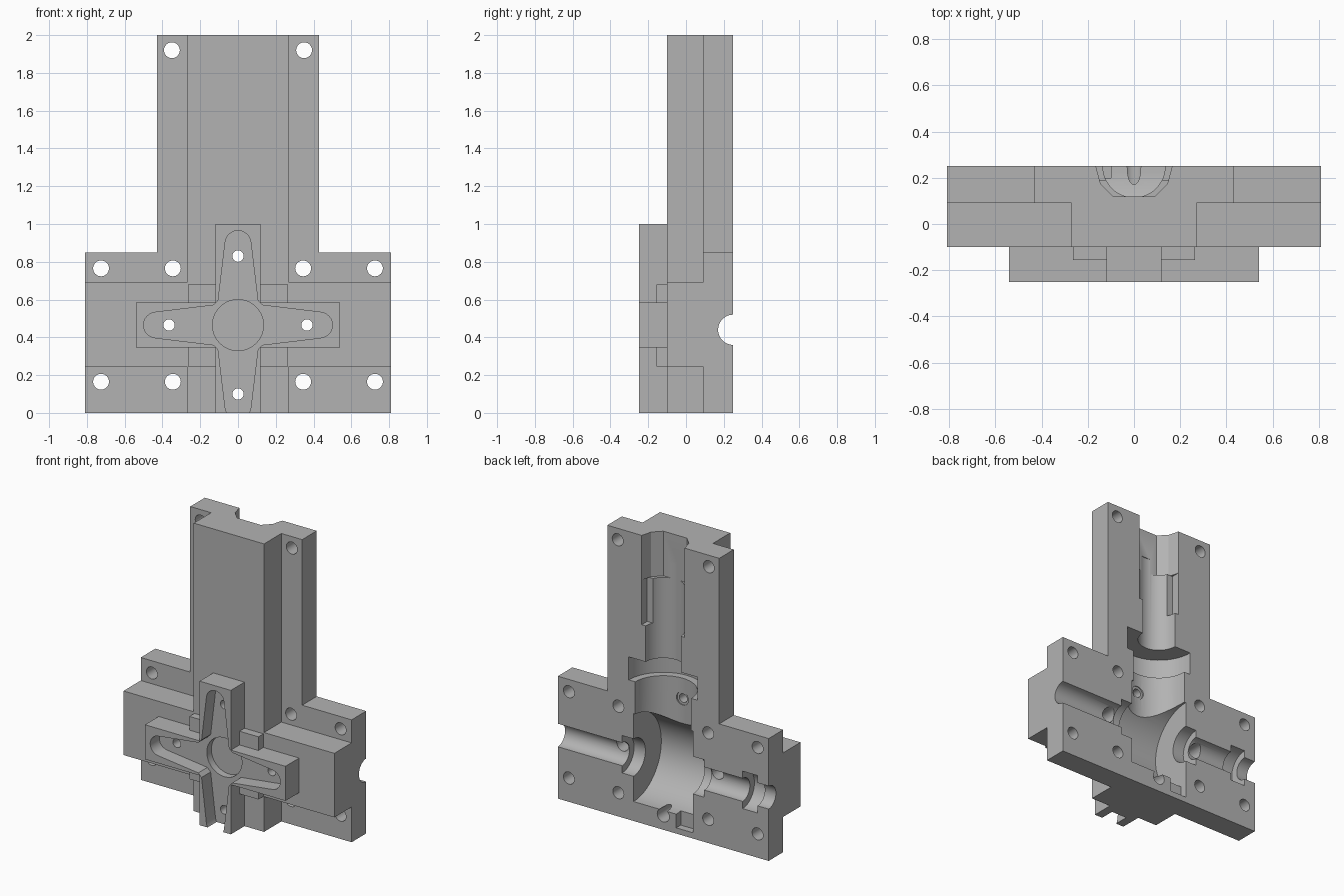
import bpy, bmesh, math
from mathutils import Matrix, Vector

cube = bpy.data.objects.get("Cube")
if cube:
    bpy.data.objects.remove(cube, do_unlink=True)

metal = bpy.data.materials.new("cast grey metal")
metal.use_nodes = True
grey = (0.45, 0.45, 0.45, 1)
metal.diffuse_color = grey
metal.node_tree.nodes["Principled BSDF"].inputs["Base Color"].default_value = grey

SPLIT = 0.25      # y of the parting face
SHAFT_Z = 0.44    # height of the shaft axis
CROSS_Z = 0.465   # centre of the front cross


def make(name, bm):
    bmesh.ops.recalc_face_normals(bm, faces=bm.faces)
    mesh = bpy.data.meshes.new(name)
    bm.to_mesh(mesh)
    bm.free()
    mesh.materials.append(metal)
    ob = bpy.data.objects.new(name, mesh)
    bpy.context.collection.objects.link(ob)
    return ob


def box(name, x, y, z):
    bm = bmesh.new()
    bmesh.ops.create_cube(bm, size=1)
    for v in bm.verts:
        v.co = Vector([(a + b) / 2 + c * (b - a) for (a, b), c in zip((x, y, z), v.co)])
    return make(name, bm)


def cylinder(name, axis, radius, centre, start, end, sides=48):
    """Cylinder along an axis; centre is the other two coordinates in x, y, z order."""
    bm = bmesh.new()
    bmesh.ops.create_cone(bm, cap_ends=True, segments=sides, radius1=radius,
                          radius2=radius, depth=end - start)
    turn = {"X": Matrix.Rotation(math.pi / 2, 4, "Y"),
            "Y": Matrix.Rotation(math.pi / 2, 4, "X"), "Z": Matrix()}[axis]
    place = list(centre)
    place.insert("XYZ".index(axis), (start + end) / 2)
    bm.transform(Matrix.Translation(place) @ turn)
    return make(name, bm)


def prism(name, points, axis, start, end):
    """Extrude an outline, given as (x, z) for axis Y or (x, y) for axis Z."""
    bm = bmesh.new()
    at = (lambda p: (p[0], start, p[1])) if axis == "Y" else (lambda p: (p[0], p[1], start))
    face = bm.faces.new([bm.verts.new(at(p)) for p in points])
    new = bmesh.ops.extrude_face_region(bm, geom=[face])["geom"]
    step = Vector((0, end - start, 0) if axis == "Y" else (0, 0, end - start))
    bmesh.ops.translate(bm, vec=step, verts=[g for g in new if isinstance(g, bmesh.types.BMVert)])
    return make(name, bm)


def combine(target, tool, operation):
    mod = target.modifiers.new(operation, "BOOLEAN")
    mod.operation, mod.object, mod.solver = operation, tool, "EXACT"
    bpy.context.view_layer.objects.active = target
    bpy.ops.object.modifier_apply(modifier=mod.name)
    bpy.data.objects.remove(tool, do_unlink=True)


# Flanged back plate with the column and shaft housings in front of it
half = [(0.81, 0), (0.81, 0.85), (0.43, 0.85), (0.43, 2)]
outline = half + [(-x, z) for x, z in reversed(half)]
housing = prism("engine_housing", outline, "Y", 0.09, SPLIT)
for part in (
    box("column", (-0.27, 0.27), (-0.1, 0.2), (0, 2)),
    box("shaft_bar", (-0.81, 0.81), (-0.1, 0.18), (0.245, 0.69)),
    box("centre_pad", (-0.265, 0.265), (-0.155, 0), (0.245, 0.68)),
    box("cross_upright", (-0.12, 0.12), (-0.25, -0.03), (0, 1)),
    box("cross_arm", (-0.54, 0.54), (-0.25, -0.05), (0.345, 0.585)),
):
    combine(housing, part, "UNION")

cutters = []

# Bolt holes through the flange
bolts = [(0.35, 1.92)] + [(x, z) for x in (0.345, 0.725) for z in (0.165, 0.765)]
for x, z in bolts:
    for side in (-1, 1):
        cutters.append(cylinder("bolt_hole", "Y", 0.042, (side * x, z), -0.3, 0.4, 32))

# Four-armed channel with rounded tips and a round centre well
star = []
for k in range(4):
    arm = [(0.13, -0.105)]
    for i in range(13):
        a = math.radians(-85 + 170 * i / 12)
        arm.append((0.432 + 0.068 * math.cos(a), 0.068 * math.sin(a)))
    arm.append((0.13, 0.105))
    c, s = math.cos(k * math.pi / 2), math.sin(k * math.pi / 2)
    star += [(u * c - v * s, CROSS_Z + u * s + v * c) for u, v in arm]
cutters.append(prism("channel", star, "Y", -0.3, -0.15))
cutters.append(cylinder("centre_well", "Y", 0.135, (0, CROSS_Z), -0.3, -0.1))

# Ports from the channel to the inside
for x, z in ((0.365, 0.465), (-0.365, 0.465), (0, 0.83), (0, 0.1)):
    cutters.append(cylinder("port", "Y", 0.03, (x, z), -0.3, 0.4, 32))
    cutters.append(cylinder("port_mouth", "Y", 0.046, (x, z), 0.03, 0.4, 32))

# Crank chamber and its drain pocket
cutters.append(cylinder("crank_chamber", "X", 0.305, (SPLIT, SHAFT_Z), -0.228, 0.228, 64))
cutters.append(box("drain_pocket", (-0.228, -0.1), (0.2, 0.4), (0.04, 0.3)))

# Shaft bore with bearing seats on both sides
cutters.append(cylinder("shaft_bore", "X", 0.08, (SPLIT, SHAFT_Z), -0.9, 0.9))
for side in (-1, 1):
    for a, b in ((0.2, 0.315), (0.61, 0.725)):
        lo, hi = sorted((side * a, side * b))
        cutters.append(cylinder("bearing_seat", "X", 0.13, (SPLIT, SHAFT_Z), lo, hi))

# Stepped upright bore: cylinder, flange groove, neck, nut pocket, open mouth
cutters.append(cylinder("piston_bore", "Z", 0.215, (0, SPLIT), 0.5, 1.05))
cutters.append(cylinder("flange_groove", "Z", 0.265, (0, SPLIT), 0.97, 1.13))
cutters.append(cylinder("neck_bore", "Z", 0.135, (0, SPLIT), 1.0, 1.8))
cutters.append(box("nut_pocket", (-0.165, 0.165), (0.19, 0.4), (1.38, 1.69)))
mouth_half = [(0.165, 0.4), (0.165, 0.25), (0.145, 0.175), (0.09, 0.12)]
mouth = mouth_half + [(-x, y) for x, y in reversed(mouth_half)]
cutters.append(prism("bore_mouth", mouth, "Z", 1.69, 2.1))

for tool in cutters:
    combine(housing, tool, "DIFFERENCE")

bpy.ops.object.select_all(action="DESELECT")
housing.select_set(True)
bpy.context.view_layer.objects.active = housing
bpy.ops.object.shade_smooth_by_angle(angle=math.radians(30))
